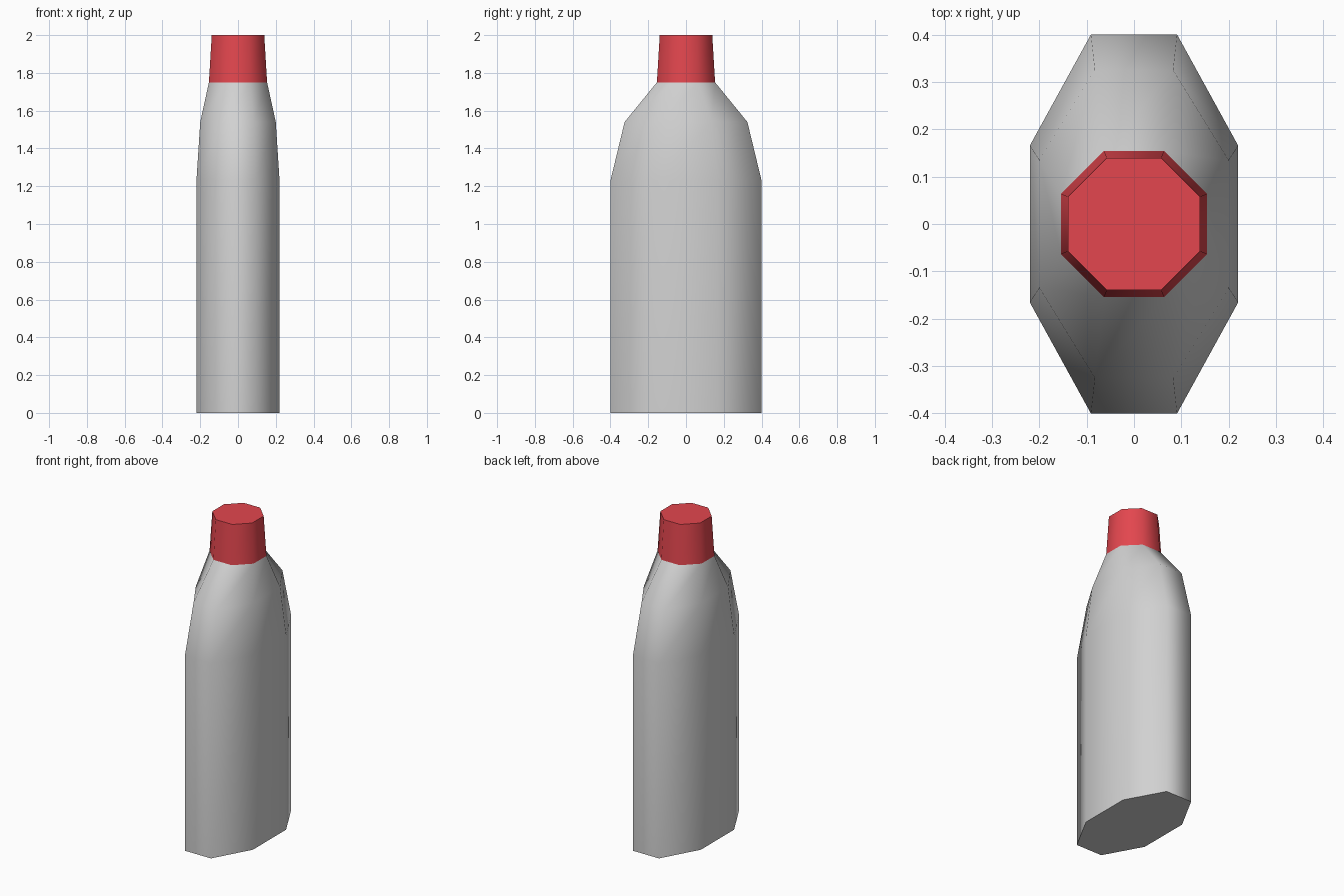
import bpy, bmesh
from math import radians, tan, pi

cube = bpy.data.objects.get("Cube")
if cube:
    bpy.data.objects.remove(cube, do_unlink=True)


def make_material(name, rgb):
    mat = bpy.data.materials.new(name)
    mat.use_nodes = True
    mat.diffuse_color = (*rgb, 1)
    mat.node_tree.nodes["Principled BSDF"].inputs["Base Color"].default_value = (*rgb, 1)
    return mat


def octagon(half_x, half_y):
    """Corners of an octagon with flat sides, stretched to the half sizes."""
    t = tan(pi / 8)
    unit = [(1, -t), (1, t), (t, 1), (-t, 1), (-1, t), (-1, -t), (-t, -1), (t, -1)]
    return [(x * half_x, y * half_y) for x, y in unit]


def loft(name, rings, material, close_top):
    """Skin a stack of octagons given as (z, half_x, half_y)."""
    bm = bmesh.new()
    loops = [[bm.verts.new((x, y, z)) for x, y in octagon(hx, hy)] for z, hx, hy in rings]
    for low, high in zip(loops, loops[1:]):
        for i in range(len(low)):
            j = (i + 1) % len(low)
            bm.faces.new((low[i], low[j], high[j], high[i]))
    bm.faces.new(reversed(loops[0]))
    if close_top:
        bm.faces.new(loops[-1])
    mesh = bpy.data.meshes.new(name)
    bm.to_mesh(mesh)
    bm.free()
    obj = bpy.data.objects.new(name, mesh)
    bpy.context.collection.objects.link(obj)
    mesh.materials.append(material)
    # Round shading around the sides, crisp rims at the ends
    bpy.ops.object.select_all(action="DESELECT")
    obj.select_set(True)
    bpy.context.view_layer.objects.active = obj
    bpy.ops.object.shade_smooth_by_angle(angle=radians(70))
    return obj


grey = make_material("light_grey", (0.64, 0.64, 0.64))
red = make_material("cap_red", (0.77, 0.062, 0.077))

# Flattened bottle with tapering shoulders, open under the cap
loft("bottle_body", [(0, 0.22, 0.4), (1.23, 0.22, 0.4),
                     (1.54, 0.2, 0.325), (1.75, 0.154, 0.154)], grey, False)

# Tapered cap
loft("bottle_cap", [(1.75, 0.154, 0.154), (2, 0.139, 0.139)], red, True)
